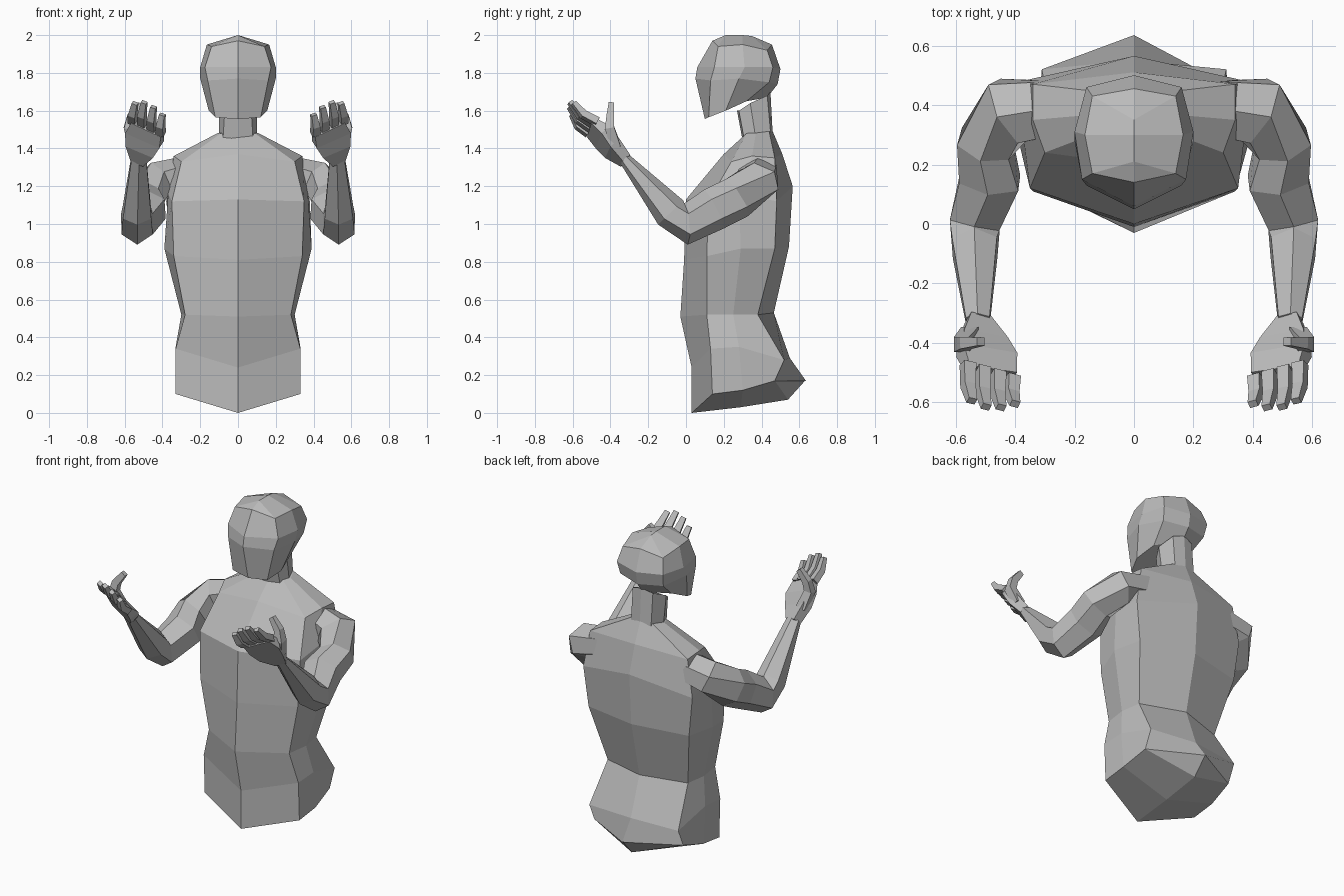
import bpy
import bmesh
import math
from mathutils import Vector

default_cube = bpy.data.objects.get("Cube")
if default_cube:
    bpy.data.objects.remove(default_cube, do_unlink=True)

# One plain clay colour for the whole figure
clay = bpy.data.materials.new("clay_grey")
clay.use_nodes = True
clay_colour = (0.5, 0.5, 0.5, 1)
clay.diffuse_color = clay_colour
clay.node_tree.nodes["Principled BSDF"].inputs["Base Color"].default_value = clay_colour


def loft(name, rings, cap_start=True, cap_end=True, mirrored=False):
    """Skin a list of equally long closed rings into a flat-shaded object."""
    bm = bmesh.new()
    loops = [[bm.verts.new(point) for point in ring] for ring in rings]
    count = len(loops[0])
    for lower, upper in zip(loops, loops[1:]):
        for i in range(count):
            j = (i + 1) % count
            bm.faces.new((lower[i], lower[j], upper[j], upper[i]))
    if cap_start:
        bm.faces.new(loops[0])
    if cap_end:
        bm.faces.new(loops[-1])
    bmesh.ops.remove_doubles(bm, verts=bm.verts[:], dist=0.0005)
    bmesh.ops.recalc_face_normals(bm, faces=bm.faces[:])
    mesh = bpy.data.meshes.new(name)
    bm.to_mesh(mesh)
    bm.free()
    mesh.materials.append(clay)
    obj = bpy.data.objects.new(name, mesh)
    bpy.context.scene.collection.objects.link(obj)
    if mirrored:
        obj.modifiers.new("both_sides", 'MIRROR').use_axis[0] = True
    return obj


def symmetric_ring(front, *rest):
    """Full ring from centre front (y, z), left-side points and centre back (y, z)."""
    sides, back = rest[:-1], rest[-1]
    opposite = [(-x, y, z) for x, y, z in reversed(sides)]
    return [(0, *front), *sides, (0, *back), *opposite]


def tube(name, path, sides, up_hint):
    """Mirrored limb through (centre, half width, half height) stations."""
    centres = [Vector(station[0]) for station in path]
    last = len(path) - 1
    rings = []
    for k, (_, width, height) in enumerate(path):
        tangent = (centres[min(k + 1, last)] - centres[max(k - 1, 0)]).normalized()
        across = tangent.cross(Vector(up_hint)).normalized()
        up = across.cross(tangent)
        grow = 1 / math.cos(math.pi / sides)
        ring = []
        for i in range(sides):
            angle = math.tau * (i + 0.5) / sides
            ring.append(centres[k] + across * (width * grow * math.cos(angle))
                        + up * (height * grow * math.sin(angle)))
        rings.append(ring)
    return loft(name, rings, mirrored=True)


# Torso: keel line, hips, waist, ribs, chest, shoulders, neck base
torso_rows = [
    ((.03, 0), (0, .03, 0), (0, .29, .03), (0, .54, .07), (.63, .17)),
    ((.03, 0), (.33, .14, .1), (.33, .3, .12), (.31, .47, .17), (.635, .17)),
    ((.03, .24), (.33, .13, .34), (.33, .28, .35), (.31, .52, .28), (.55, .29)),
    ((-.03, .51), (.28, .11, .52), (.3, .25, .52), (.28, .38, .52), (.465, .53)),
    ((-.01, .81), (.34, .11, .83), (.39, .29, .87), (.35, .47, .87), (.545, .88)),
    ((0, 1.13), (.35, .12, 1.12), (.37, .28, 1.16), (.38, .48, 1.12), (.565, 1.2)),
    ((.2, 1.37), (.3, .24, 1.33), (.34, .35, 1.36), (.34, .47, 1.35), (.51, 1.37)),
    ((.31, 1.47), (.09, .32, 1.48), (.11, .37, 1.48), (.08, .44, 1.49), (.455, 1.5)),
]
loft("torso", [symmetric_ring(*row) for row in torso_rows], cap_start=False)

# Neck
neck_rows = [
    ((.3, 1.44), (.08, .31, 1.44), (.1, .37, 1.45), (.07, .45, 1.46), (.46, 1.46)),
    ((.27, 1.6), (.07, .28, 1.6), (.1, .34, 1.64), (.07, .43, 1.68), (.447, 1.7)),
]
loft("neck", [symmetric_ring(*row) for row in neck_rows])

# Head: jaw, cheeks, brow, crown and top ridge
head_rows = [
    ((.1, 1.555), (.12, .12, 1.565), (.155, .21, 1.6), (.12, .32, 1.65), (.43, 1.67)),
    ((.05, 1.77), (.16, .13, 1.76), (.2, .28, 1.77), (.15, .44, 1.75), (.485, 1.74)),
    ((.06, 1.83), (.175, .15, 1.83), (.2, .31, 1.83), (.16, .46, 1.83), (.5, 1.82)),
    ((.14, 1.97), (.14, .17, 1.94), (.165, .3, 1.95), (.14, .43, 1.92), (.455, 1.95)),
    ((.21, 2), (0, .21, 2), (0, .3, 2), (0, .35, 1.995), (.35, 1.995)),
]
loft("head", [symmetric_ring(*row) for row in head_rows], cap_end=False)

# Arms: shoulder, deltoid, biceps, elbow, forearm, wrist
tube("arms", [
    ((.26, .39, 1.27), .09, .08),
    ((.42, .38, 1.23), .11, .09),
    ((.50, .27, 1.14), .09, .1),
    ((.485, .15, 1.08), .1, .1),
    ((.535, 0, 1), .085, .095),
    ((.535, -.08, 1.06), .075, .08),
    ((.525, -.325, 1.345), .04, .028),
], sides=6, up_hint=(0, 0, 1))

# Palms, facing up and back
palm_normal = (-.43, .7, .7)
tube("palms", [
    ((.525, -.32, 1.335), .036, .028),
    ((.51, -.39, 1.4), .08, .034),
    ((.495, -.44, 1.46), .1, .032),
    ((.48, -.5, 1.51), .088, .02),
], sides=4, up_hint=palm_normal)

# Fingers: each bends slightly between knuckle and tip
finger_ends = {
    "index_fingers": ((.558, -.47, 1.54), (.545, -.595, 1.64)),
    "middle_fingers": ((.508, -.485, 1.525), (.497, -.615, 1.645)),
    "ring_fingers": ((.456, -.5, 1.505), (.447, -.617, 1.62)),
    "little_fingers": ((.408, -.515, 1.48), (.4, -.605, 1.58)),
}
for name, (knuckle, tip) in finger_ends.items():
    start, end = Vector(knuckle), Vector(tip)
    bend = start.lerp(end, 0.5) - Vector(palm_normal) * 0.015
    tube(name, [(start, .022, .02), (bend, .02, .019), (end, .015, .012)],
         sides=4, up_hint=palm_normal)

# Thumbs, on the outer side and pointing up
tube("thumbs", [
    ((.55, -.37, 1.41), .03, .025),
    ((.58, -.405, 1.51), .025, .025),
    ((.565, -.4, 1.57), .022, .02),
    ((.515, -.395, 1.635), .016, .014),
], sides=4, up_hint=(0, 1, 0))
